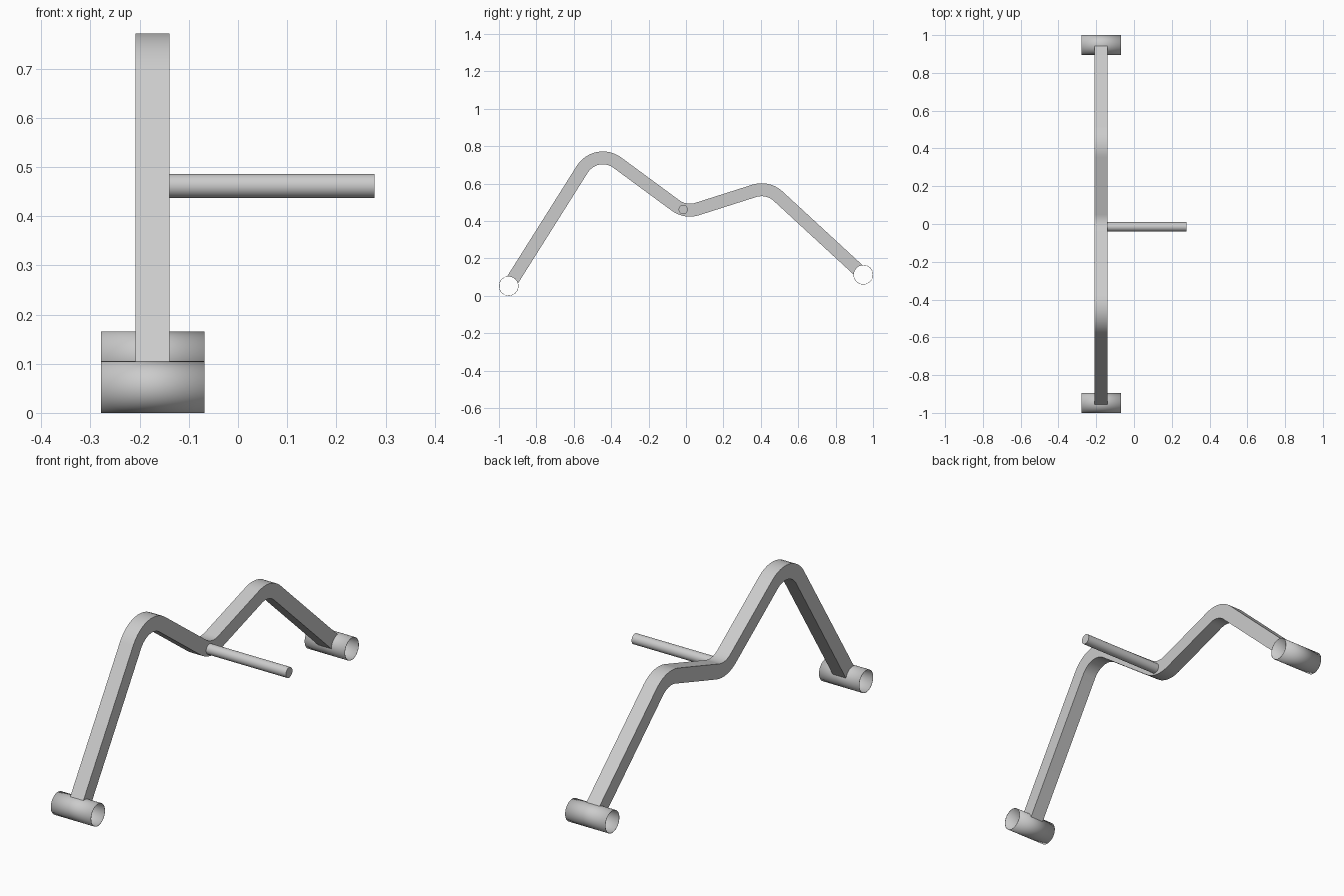
import bpy, bmesh
from math import tan, radians
from mathutils import Vector, Matrix

cube = bpy.data.objects.get("Cube")
if cube:
    bpy.data.objects.remove(cube, do_unlink=True)

BAR_X, HALF = -0.1735, 0.0345
TUBE_R, TUBE_LEN = 0.0525, 0.21
BEND_R, BEND_STEPS = 0.13, 12

steel = bpy.data.materials.new("grey_steel")
steel.use_nodes = True
colour = (0.6, 0.6, 0.6, 1)
steel.diffuse_color = colour
steel.node_tree.nodes["Principled BSDF"].inputs["Base Color"].default_value = colour


def finish(name, bm):
    """Turn a bmesh into a smooth-shaded steel object."""
    bmesh.ops.recalc_face_normals(bm, faces=bm.faces)
    mesh = bpy.data.meshes.new(name)
    bm.to_mesh(mesh)
    bm.free()
    mesh.materials.append(steel)
    obj = bpy.data.objects.new(name, mesh)
    bpy.context.collection.objects.link(obj)
    return obj


def cylinder(name, centre, radius, length, caps=True, segments=48):
    """Cylinder lying along x."""
    bm = bmesh.new()
    place = Matrix.Translation(centre) @ Matrix.Rotation(radians(90), 4, 'Y')
    bmesh.ops.create_cone(bm, cap_ends=caps, segments=segments, radius1=radius,
                          radius2=radius, depth=length, matrix=place)
    return finish(name, bm)


def rounded_path(points):
    """Replace each inner corner by an arc; return (point, direction) pairs."""
    dirs = [(b - a).normalized() for a, b in zip(points, points[1:])]
    path = [(points[0], dirs[0])]
    for corner, d0, d1 in zip(points[1:], dirs, dirs[1:]):
        turn = d0.angle_signed(d1)          # clockwise is positive
        start = corner - d0 * BEND_R * tan(abs(turn) / 2)
        side = 1 if turn > 0 else -1
        centre = start + Vector((d0.y, -d0.x)) * side * BEND_R
        for i in range(BEND_STEPS + 1):
            rot = Matrix.Rotation(-turn * i / BEND_STEPS, 2)
            path.append((centre + rot @ (start - centre), rot @ d0))
    path.append((points[-1], dirs[-1]))
    return path


# Bent square bar, swept in the y-z plane
corners = [Vector(p) for p in ((-0.948, 0.0525), (-0.48, 0.795), (-0.003, 0.444),
                               (0.437, 0.584), (0.948, 0.113))]
bm = bmesh.new()
rings = []
for p, d in rounded_path(corners):
    n = Vector((-d.y, d.x)) * HALF
    rings.append([bm.verts.new((BAR_X + sx * HALF, p.x + sn * n.x, p.y + sn * n.y))
                  for sx, sn in ((-1, -1), (1, -1), (1, 1), (-1, 1))])
for a, b in zip(rings, rings[1:]):
    for i in range(4):
        j = (i + 1) % 4
        bm.faces.new((a[i], a[j], b[j], b[i]))
bm.faces.new(rings[0])
bm.faces.new(rings[-1])
bar = finish("bent_bar", bm)

# Open end tubes, with the bar ends coped to fit against them
parts = [bar]
for name, end in (("front", corners[0]), ("rear", corners[-1])):
    centre = (BAR_X, end.x, end.y)
    tube = cylinder(name + "_tube", centre, TUBE_R, TUBE_LEN, caps=False)
    wall = tube.modifiers.new("wall", 'SOLIDIFY')
    wall.thickness = 0.002
    wall.offset = -1
    parts.append(tube)
    cutter = cylinder(name + "_cope_cutter", centre, TUBE_R - 0.001, TUBE_LEN)
    cutter.hide_render = True
    cutter.hide_set(True)
    cope = bar.modifiers.new(name + "_cope", 'BOOLEAN')
    cope.operation = 'DIFFERENCE'
    cope.solver = 'EXACT'
    cope.object = cutter

# Side rod sticking out of the bar
parts.append(cylinder("side_rod", (0.0695, -0.015, 0.4615), 0.0245, 0.417, segments=32))

bpy.ops.object.select_all(action='DESELECT')
for obj in parts:
    obj.select_set(True)
bpy.context.view_layer.objects.active = bar
bpy.ops.object.shade_smooth_by_angle(angle=radians(30))
